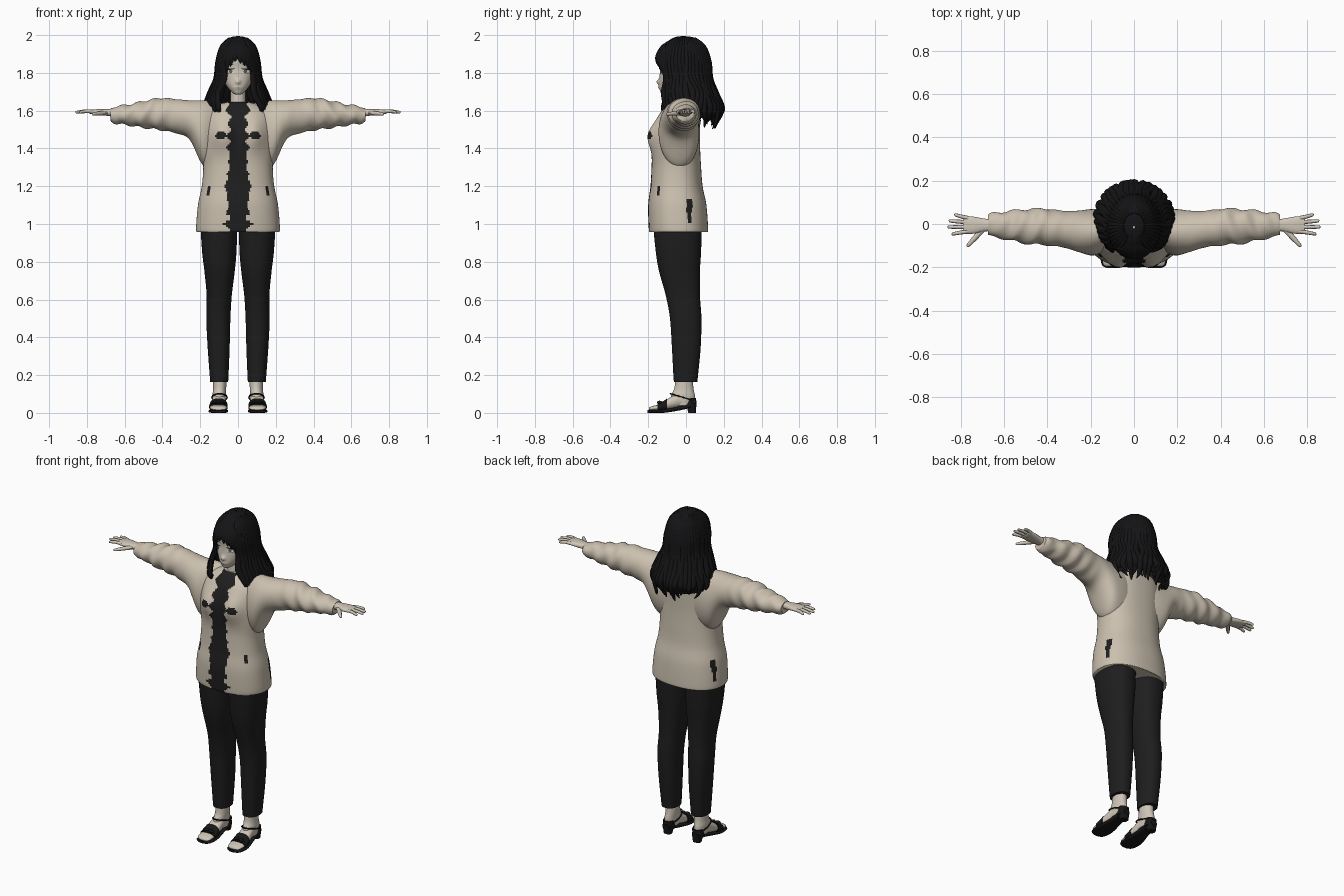
import bpy, bmesh, math, random
from mathutils import Vector

random.seed(4)
if "Cube" in bpy.data.objects:
    bpy.data.objects.remove(bpy.data.objects["Cube"])


def material(name, r, g, b):
    m = bpy.data.materials.new(name)
    m.use_nodes = True
    m.diffuse_color = (r, g, b, 1)
    m.node_tree.nodes["Principled BSDF"].inputs["Base Color"].default_value = (r, g, b, 1)
    return m


CREAM = material("cream_wool", 0.60, 0.53, 0.43)
SKIN = material("pale_skin", 0.62, 0.56, 0.47)
BLACK = material("black_hair", 0.007, 0.007, 0.008)
CHARCOAL = material("charcoal_cloth", 0.013, 0.013, 0.013)
LEATHER = material("black_leather", 0.008, 0.008, 0.008)
WHITE = material("eye_white", 0.68, 0.66, 0.62)
IRIS = material("grey_iris", 0.12, 0.11, 0.10)
LIP = material("muted_lip", 0.36, 0.28, 0.23)


def smooth(rows, n):
    """Catmull-Rom resampling of control rows, n steps per span."""
    out = []
    for i in range(len(rows) - 1):
        p0, p1, p2, p3 = (rows[min(max(i + k, 0), len(rows) - 1)] for k in (-1, 0, 1, 2))
        for s in range(n):
            t = s / n
            out.append([b + t / 2 * (c - a + t * (2*a - 5*b + 4*c - d + t * (3*b - a - 3*c + d)))
                        for a, b, c, d in zip(p0, p1, p2, p3)])
    return out + [list(rows[-1])]


def at(rows, t):
    """Linear lookup of a table by its first column."""
    t = min(max(t, rows[0][0]), rows[-1][0])
    for a, b in zip(rows, rows[1:]):
        if t <= b[0]:
            f = (t - a[0]) / max(b[0] - a[0], 1e-9)
            return [u + f * (v - u) for u, v in zip(a, b)]
    return rows[-1]


def finish(name, bm, mats, mirror=False, paint=None, closed=True):
    if closed:
        bmesh.ops.recalc_face_normals(bm, faces=bm.faces[:])
    if paint:
        for f in bm.faces:
            f.material_index = paint(f.calc_center_median())
    me = bpy.data.meshes.new(name)
    bm.to_mesh(me)
    bm.free()
    ob = bpy.data.objects.new(name, me)
    bpy.context.collection.objects.link(ob)
    for m in mats:
        me.materials.append(m)
    bpy.ops.object.select_all(action='DESELECT')
    bpy.context.view_layer.objects.active = ob
    ob.select_set(True)
    bpy.ops.object.shade_smooth_by_angle(angle=math.radians(50))
    if mirror:
        ob.modifiers.new("Mirror", 'MIRROR')
    return ob


def skin_rings(bm, rings, cap=True):
    rings = [[bm.verts.new(p) for p in r] for r in rings]
    n = len(rings[0])
    for r, q in zip(rings, rings[1:]):
        for i in range(n):
            bm.faces.new((r[i], r[(i + 1) % n], q[(i + 1) % n], q[i]))
    if cap:
        bm.faces.new(rings[0][::-1])
        bm.faces.new(rings[-1])


def loft(name, rows, mats, axis=2, n=6, seg=32, power=2.0, mirror=False, paint=None,
         warp=None, cut=None):
    """Rows are (position on axis, a min, a max, b min, b max)."""
    rings = []
    for t, a0, a1, b0, b1 in smooth(rows, n):
        ring = []
        for i in range(seg):
            w = math.tau * (i + 0.5) / seg
            c, s = math.cos(w), math.sin(w)
            a = (a0 + a1) / 2 + (a1 - a0) / 2 * math.copysign(abs(c) ** (2 / power), c)
            b = (b0 + b1) / 2 + (b1 - b0) / 2 * math.copysign(abs(s) ** (2 / power), s)
            p = Vector(((t, b, a), (a, t, b), (a, b, t))[axis])
            ring.append(warp(p) if warp else p)
        rings.append(ring)
    bm = bmesh.new()
    skin_rings(bm, rings, cap=cut is None)
    if cut:
        bmesh.ops.delete(bm, geom=[f for f in bm.faces if cut(f.calc_center_median())], context='FACES')
    return finish(name, bm, mats, mirror, paint)


def tubes(name, paths, mat, ref, mirror=False, n=5, seg=8):
    """Each path is rows of (x, y, z, half width, half thickness)."""
    bm = bmesh.new()
    for path in paths:
        rows = smooth(path, n)
        pts = [Vector(r[:3]) for r in rows]
        rings = []
        for i, p in enumerate(pts):
            t = (pts[min(i + 1, len(pts) - 1)] - pts[max(i - 1, 0)]).normalized()
            side = t.cross(ref(p)).normalized()
            up = side.cross(t)
            rings.append([p + side * math.cos(w) * max(rows[i][3], .001) + up * math.sin(w) * max(rows[i][4], .001)
                          for w in (math.tau * k / seg for k in range(seg))])
        skin_rings(bm, rings)
    return finish(name, bm, [mat], mirror)


# Jacket body with ragged dark front opening, chest spots and pocket marks
STRIP = [(.95, .065), (1.0, .058), (1.1, .05), (1.2, .068), (1.3, .045), (1.4, .05), (1.55, .045), (1.65, .06)]


def jacket_paint(c):
    x, y, z = abs(c.x), c.y, c.z
    jag = abs((z * 30) % 2 - 1) - .5
    reach = .05 if z < 1.06 else .028 if z > 1.4 else .012
    front = y < -.04
    if front and x < at(STRIP, z)[1] + reach * jag:
        return 1
    if front and ((x - .092) / .027) ** 2 + ((z - 1.47) / .021) ** 2 < 1:
        return 1
    if front and abs(x - .155 + (z - 1.18) * .25) < .007 and abs(z - 1.18) < .025:
        return 1
    return int(x > .1 and 1.01 < z < 1.13 and abs(y - .018) < (.016 if z > 1.06 else .009))


def bust(p):
    if p.y < 0:
        p.y -= .04 * math.exp(-((abs(p.x) - .085) / .06) ** 2 - ((p.z - 1.47) / .08) ** 2)
    return p


def body_row(z, hw, yf, yb):
    return (z, -hw, hw, yf, yb)


loft("jacket_body", [body_row(*r) for r in (
    (.957, .214, -.19, .113), (.975, .222, -.197, .117), (1.1, .212, -.2, .108), (1.2, .192, -.188, .088),
    (1.3, .184, -.182, .08), (1.4, .19, -.178, .075), (1.5, .19, -.165, .075), (1.58, .175, -.14, .075),
    (1.625, .125, -.105, .06), (1.645, .06, -.08, .035))],
    [CREAM, CHARCOAL], n=10, seg=144, power=2.3, paint=jacket_paint, warp=bust)


# Sleeves with soft folds towards the cuff
def folds(p):
    k = min(max((p.x - .3) / .15, 0), 1)
    p.z += .005 * k * math.sin(p.x * 75 + p.y * 30)
    p.y += .005 * k * math.sin(p.x * 62 + p.z * 35)
    return p


loft("sleeves", [(.05, 1.32, 1.62, -.08, .05), (.11, 1.3, 1.65, -.11, .065), (.185, 1.31, 1.655, -.145, .07),
                 (.255, 1.445, 1.655, -.13, .062), (.32, 1.478, 1.66, -.11, .06), (.41, 1.497, 1.666, -.097, .07),
                 (.5, 1.51, 1.65, -.09, .068), (.58, 1.523, 1.632, -.073, .06), (.65, 1.533, 1.622, -.06, .05),
                 (.675, 1.545, 1.61, -.052, .042)],
     [CREAM], axis=0, n=8, seg=40, mirror=True, warp=folds)

# Hands
loft("palms", [(.64, 1.565, 1.612, -.032, .022), (.69, 1.572, 1.608, -.035, .025), (.74, 1.578, 1.608, -.045, .034),
               (.78, 1.583, 1.605, -.045, .036), (.79, 1.588, 1.602, -.04, .03)],
     [SKIN], axis=0, seg=20, power=2.4, mirror=True)
fingers = [[(.765, y, 1.595, .01, .01), ((.765 + tip) / 2, (y + ty) / 2, 1.597, .009, .009),
            (tip - .006, ty, 1.592, .007, .007), (tip, ty, 1.591, .002, .002)]
           for y, ty, tip in ((.027, .042, .83), (.008, .014, .855), (-.014, -.014, .86), (-.034, -.046, .842))]
fingers.append([(.695, -.02, 1.588, .014, .012), (.735, -.065, 1.585, .012, .011),
                (.765, -.098, 1.582, .008, .008), (.772, -.105, 1.582, .002, .002)])
tubes("fingers", fingers, SKIN, lambda p: Vector((0, 0, 1)), mirror=True)

# Trouser legs
loft("trouser_legs", [(.163, .052, .147, -.064, .06), (.2, .05, .15, -.067, .064), (.35, .044, .161, -.075, .078),
                      (.5, .04, .168, -.085, .082), (.62, .033, .166, -.107, .074), (.75, .017, .178, -.143, .074),
                      (.85, .008, .19, -.16, .08), (1.0, .003, .2, -.175, .085)],
     [CHARCOAL], seg=40, power=2.3, mirror=True)

# Feet
loft("ankles", [(.2, .062, .132, -.055, .035), (.13, .062, .132, -.062, .04), (.09, .065, .135, -.08, .048),
                (.04, .068, .13, -.08, .05)], [SKIN], seg=24, mirror=True)
FOOT = [(-.197, .08, .125, .016, .024), (-.185, .062, .143, .013, .034), (-.13, .058, .15, .014, .05),
        (-.08, .062, .142, .02, .085), (-.02, .067, .133, .032, .11), (.045, .075, .125, .04, .08)]
loft("feet", FOOT, [SKIN], axis=1, seg=24, power=2.3, mirror=True)

# Sandals: sole, heel block, heel cup, toe strap, ankle strap and bow
loft("sandal_soles", [(-.203, .08, .125, 0, .014), (-.185, .057, .15, 0, .017), (-.12, .052, .155, 0, .019),
                      (-.04, .062, .138, .012, .034), (.02, .066, .132, .025, .05), (.056, .08, .12, .03, .055)],
     [LEATHER], axis=1, seg=24, power=3, mirror=True)
loft("heel_blocks", [(0, .076, .122, .012, .052), (.05, .068, .13, 0, .056)], [LEATHER], n=2, seg=20,
     power=3, mirror=True)
loft("heel_cups", [(.03, .064, .134, -.02, .056), (.078, .068, .13, .01, .054)], [LEATHER], n=3, seg=24, mirror=True)
loft("toe_straps", [(y, a - .004, b + .004, .006, d + .006) for y, a, b, c, d in
                    (at(FOOT, y) for y in (-.15, -.125, -.1))],
     [LEATHER], axis=1, n=3, seg=24, power=2.4, mirror=True)
strap = [(.098 + .04 * math.cos(w), -.015 + .068 * math.sin(w), .082 - .02 * math.sin(w), .004, .004)
         for w in (math.tau * k / 16 for k in range(17))]
tubes("ankle_straps", [strap], LEATHER, lambda p: Vector((0, 0, 1)), mirror=True, n=2, seg=6)
tubes("sandal_bows", [[(.068, -.135, .047, .004, .004), (.085, -.14, .056, .014, .008), (.103, -.137, .058, .005, .006),
                       (.121, -.14, .056, .014, .008), (.14, -.135, .047, .004, .004)]],
      LEATHER, lambda p: Vector((0, 0, 1)), mirror=True)

# Head and neck
HEAD = [body_row(*r) for r in ((1.685, .012, -.122, -.08), (1.695, .03, -.134, -.045), (1.73, .06, -.142, .01),
                               (1.77, .08, -.141, .05), (1.82, .091, -.138, .08), (1.88, .094, -.142, .1),
                               (1.93, .075, -.115, .08), (1.965, .02, -.05, .02))]


def nose(p):
    if p.y < -.08:
        p.y -= .017 * math.exp(-(p.x / .011) ** 2 - ((p.z - 1.753) / .014) ** 2)
        p.y -= .005 * math.exp(-(p.x / .02) ** 2 - ((p.z - 1.722) / .009) ** 2)
    return p


loft("head", HEAD, [SKIN], n=8, seg=64, power=2.2, warp=nose)
loft("neck", [body_row(1.58, .055, -.085, .02), body_row(1.64, .042, -.078, .008), body_row(1.72, .04, -.075, .01)],
     [SKIN], seg=28)
HEAD_FINE = smooth(HEAD, 8)


def face_plate(name, cx, cz, w, h, tilt, lift, mat, mirror=True):
    """Thin oval patch that follows the front of the face."""
    def on_face(x, z):
        _, _, hw, yf, yb = at(HEAD_FINE, z)
        d = max(1 - abs(x / hw) ** 2.2, 0) ** (1 / 2.2)
        return (x, (yf + yb) / 2 - (yb - yf) / 2 * d - lift, z)
    bm = bmesh.new()
    mid = bm.verts.new(on_face(cx, cz))
    rim = []
    for k in range(20):
        u, v = w * math.cos(math.tau * k / 20), h * math.sin(math.tau * k / 20)
        rim.append(bm.verts.new(on_face(cx + u, cz + v + tilt * u - 8 * abs(tilt) * u * u)))
    for k in range(20):
        bm.faces.new((mid, rim[k], rim[(k + 1) % 20]))
    finish(name, bm, [mat], mirror, closed=False)


face_plate("eye_whites", .04, 1.808, .022, .011, 0, .002, WHITE)
face_plate("irises", .039, 1.808, .009, .011, 0, .004, IRIS)
face_plate("upper_lashes", .041, 1.82, .025, .0035, -.12, .006, BLACK)
face_plate("lower_lashes", .042, 1.797, .015, .001, .05, .005, IRIS)
face_plate("eyebrows", .041, 1.842, .022, .002, -.15, .004, BLACK)
face_plate("mouth", 0, 1.724, .014, .0015, 0, .007, LIP, mirror=False)

# Hair shell, open around the face
HAIR = [body_row(*r) for r in ((1.56, .162, -.14, .18), (1.62, .172, -.145, .188), (1.7, .144, -.14, .155),
                               (1.78, .118, -.145, .132), (1.86, .111, -.155, .127), (1.92, .099, -.14, .11),
                               (1.965, .072, -.1, .08), (1.988, .04, -.06, .04), (1.995, .004, -.02, -.01))]
HAIR_FINE = smooth(HAIR, 6)
loft("hair_shell", HAIR, [BLACK], n=8, seg=64,
     cut=lambda c: c.z < 1.885 - .6 * abs(c.x + .02) and c.y < -.06 + (1.8 - c.z) * .4)


def on_hair(z, deg, k=1.0):
    """Point on the hair surface; angle 0 is the back, 180 the front."""
    _, _, hw, yf, yb = at(HAIR_FINE, z)
    a = math.radians(deg)
    return (k * hw * math.sin(a), (yf + yb) / 2 + k * (yb - yf) / 2 * math.cos(a), z)


# Long wavy locks around the sides and back
locks = []
for deg in range(-140, 141, 8):
    back = abs(deg) < 95
    end = random.uniform(1.5, 1.56) if back else random.uniform(1.555, 1.61)
    sway, tuck = random.uniform(-6, 6), random.uniform(.82, 1.08)
    locks.append([on_hair(1.985, deg) + (.006, .004), on_hair(1.94, deg) + (.014, .007),
                  on_hair(1.86, deg) + (.017, .009), on_hair(1.77, deg + sway / 2) + (.018, .011),
                  on_hair(1.69, deg - sway, 1.03) + (.019, .013), on_hair(1.61, deg + sway, 1.04) + (.017, .012),
                  on_hair(end + .03, deg + sway / 2, tuck) + (.011, .009),
                  on_hair(end, deg - sway, tuck * .95) + (.002, .002)])


def outward(p):
    return Vector((p.x, p.y, max(p.z - 1.8, 0) + .001))


tubes("hair_locks", locks, BLACK, outward)

# Swept fringe from an off-centre parting
fringe = []
for goal, end in ((-128, 1.70), (-138, 1.76), (-149, 1.80), (-160, 1.835), (-172, 1.86),
                  (126, 1.70), (135, 1.75), (143, 1.79), (152, 1.82), (162, 1.838), (173, 1.85)):
    full = goal % 360
    fringe.append([(-.012, -.05, 1.988, .006, .004), on_hair(1.945, 186 + (full - 186) * .45) + (.015, .006),
                   on_hair(1.9, 186 + (full - 186) * .75, 1.02) + (.018, .007),
                   on_hair((1.9 + end) / 2, 186 + (full - 186) * .92, 1.03) + (.014, .006),
                   on_hair(end, full, 1.02) + (.002, .002)])
tubes("fringe", fringe, BLACK, outward)
